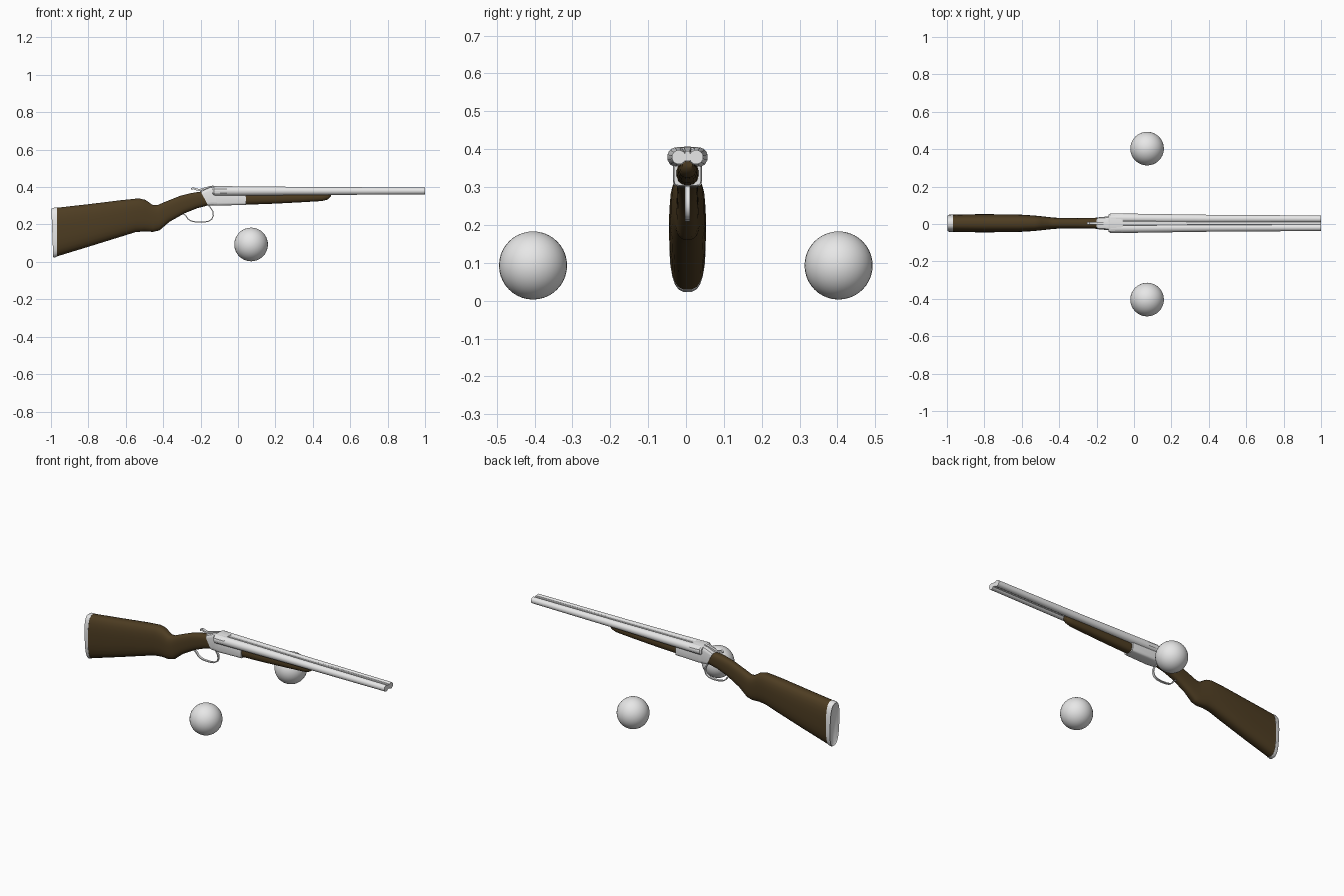
import bpy, bmesh, math
from mathutils import Vector

Y0 = 0.004  # gun centre line


def material(name, rgb):
    m = bpy.data.materials.new(name)
    m.diffuse_color = (*rgb, 1)
    return m


STEEL = material("pale_steel", (0.8, 0.8, 0.8))
WOOD = material("dark_walnut", (0.075, 0.046, 0.016))


def finish(name, bm, mat, angle=35):
    bmesh.ops.recalc_face_normals(bm, faces=bm.faces)
    me = bpy.data.meshes.new(name)
    bm.to_mesh(me)
    bm.free()
    ob = bpy.data.objects.new(name, me)
    bpy.context.collection.objects.link(ob)
    me.materials.append(mat)
    bpy.ops.object.select_all(action='DESELECT')
    ob.select_set(True)
    bpy.context.view_layer.objects.active = ob
    bpy.ops.object.shade_smooth_by_angle(angle=math.radians(angle))
    return ob


def skin(name, rings, mat, angle=35):
    """Join rings of points into a capped skin."""
    bm = bmesh.new()
    rows = [[bm.verts.new(p) for p in r] for r in rings]
    n = len(rows[0])
    for a, b in zip(rows, rows[1:]):
        for i in range(n):
            j = (i + 1) % n
            bm.faces.new((a[i], a[j], b[j], b[i]))
    bm.faces.new(rows[0])
    bm.faces.new(rows[-1])
    return finish(name, bm, mat, angle)


def oval(xt, zt, xb, zb, w, power, n, y=Y0):
    """Superellipse section spanning a top point and a bottom point."""
    pts = []
    for i in range(n):
        a = 2 * math.pi * (i + 0.5) / n
        c, s = math.cos(a), math.sin(a)
        u = math.copysign(abs(c) ** (2 / power), c)
        t = 0.5 + 0.5 * math.copysign(abs(s) ** (2 / power), s)
        pts.append((xb + (xt - xb) * t, y + w * u, zb + (zt - zb) * t))
    return pts


def loft(name, sections, mat, power=2.5, n=20, angle=35):
    return skin(name, [oval(*s, power, n) for s in sections], mat, angle)


# Shoulder stock: top x, top z, bottom x, bottom z, half width
loft("stock", [
    (-0.970, 0.290, -0.970, 0.028, 0.047),
    (-0.800, 0.309, -0.800, 0.080, 0.049),
    (-0.620, 0.331, -0.620, 0.136, 0.047),
    (-0.530, 0.340, -0.550, 0.158, 0.042),
    (-0.495, 0.332, -0.500, 0.163, 0.038),
    (-0.455, 0.304, -0.455, 0.160, 0.033),
    (-0.430, 0.304, -0.420, 0.168, 0.030),
    (-0.390, 0.321, -0.366, 0.214, 0.028),
    (-0.310, 0.353, -0.285, 0.260, 0.027),
    (-0.250, 0.368, -0.220, 0.286, 0.028),
    (-0.192, 0.377, -0.155, 0.303, 0.031)], WOOD, 2.8, 24, 50)

# Butt plate
loft("butt_plate", [
    (-0.992, 0.276, -0.982, 0.032, 0.038),
    (-0.998, 0.284, -0.988, 0.025, 0.044),
    (-0.988, 0.290, -0.982, 0.022, 0.047),
    (-0.968, 0.291, -0.968, 0.027, 0.048)], STEEL, 2.8, 24, 50)

# Receiver body
loft("receiver", [
    (-0.200, 0.378, -0.160, 0.301, 0.032),
    (-0.150, 0.400, -0.140, 0.301, 0.036),
    (-0.118, 0.402, -0.118, 0.301, 0.039),
    (-0.112, 0.372, -0.112, 0.301, 0.039),
    (0.042, 0.368, 0.042, 0.304, 0.036)], STEEL, 6, 16)

# Breech block holding the barrel ends
loft("breech_block", [
    (-0.136, 0.402, -0.136, 0.358, 0.046),
    (-0.128, 0.407, -0.128, 0.353, 0.053),
    (-0.060, 0.405, -0.060, 0.354, 0.053)], STEEL, 3, 12, 25)

# Fore-end under the barrels
loft("fore_end", [
    (0.040, 0.368, 0.040, 0.305, 0.029),
    (0.200, 0.368, 0.200, 0.311, 0.027),
    (0.350, 0.368, 0.350, 0.319, 0.025),
    (0.450, 0.368, 0.450, 0.325, 0.022),
    (0.480, 0.368, 0.480, 0.333, 0.019),
    (0.496, 0.368, 0.496, 0.350, 0.013)], WOOD, 2.5, 16, 50)

# Twin tapering barrels
for side, label in ((-1, "right"), (1, "left")):
    rings = []
    for x, off, r in ((-0.125, 0.027, 0.027), (0.0, 0.026, 0.026),
                      (0.4, 0.024, 0.022), (1.0, 0.023, 0.019)):
        rings.append(oval(x, 0.379 + r, x, 0.379 - r, r, 2, 12,
                          Y0 + side * off))
    skin(label + "_barrel", rings, STEEL, 35)

# Sighting rib between the barrels
loft("rib", [
    (-0.125, 0.404, -0.125, 0.366, 0.012),
    (1.0, 0.395, 1.0, 0.368, 0.007)], STEEL, 8, 8, 25)


def strap(name, pts, w, t):
    """Flat strip following a path in the x-z plane."""
    pts = [Vector((x, 0, z)) for x, z in pts]
    rings = []
    for i, p in enumerate(pts):
        d = (pts[min(i + 1, len(pts) - 1)] - pts[max(i - 1, 0)]).normalized()
        nrm = Vector((-d.z, 0, d.x)) * t
        side = Vector((0, w, 0))
        c = p + Vector((0, Y0, 0))
        rings.append([c + nrm + side, c + nrm - side,
                      c - nrm - side, c - nrm + side])
    skin(name, rings, STEEL, 40)


# Trigger guard bow, top lever and trigger
strap("trigger_guard", [
    (-0.295, 0.258), (-0.280, 0.248), (-0.268, 0.230), (-0.252, 0.219),
    (-0.225, 0.213), (-0.190, 0.212), (-0.160, 0.216), (-0.140, 0.228),
    (-0.132, 0.248), (-0.135, 0.270), (-0.146, 0.288), (-0.158, 0.304)],
    0.007, 0.0028)
strap("top_lever", [
    (-0.250, 0.389), (-0.238, 0.394), (-0.225, 0.388),
    (-0.205, 0.384), (-0.170, 0.395), (-0.130, 0.404)], 0.008, 0.005)

# Loose balls on either side
for y, label in ((-0.404, "front_ball"), (0.403, "rear_ball")):
    bm = bmesh.new()
    bmesh.ops.create_uvsphere(bm, u_segments=32, v_segments=20, radius=0.09)
    bmesh.ops.translate(bm, verts=bm.verts, vec=(0.07, y, 0.093))
    finish(label, bm, STEEL, 60)
